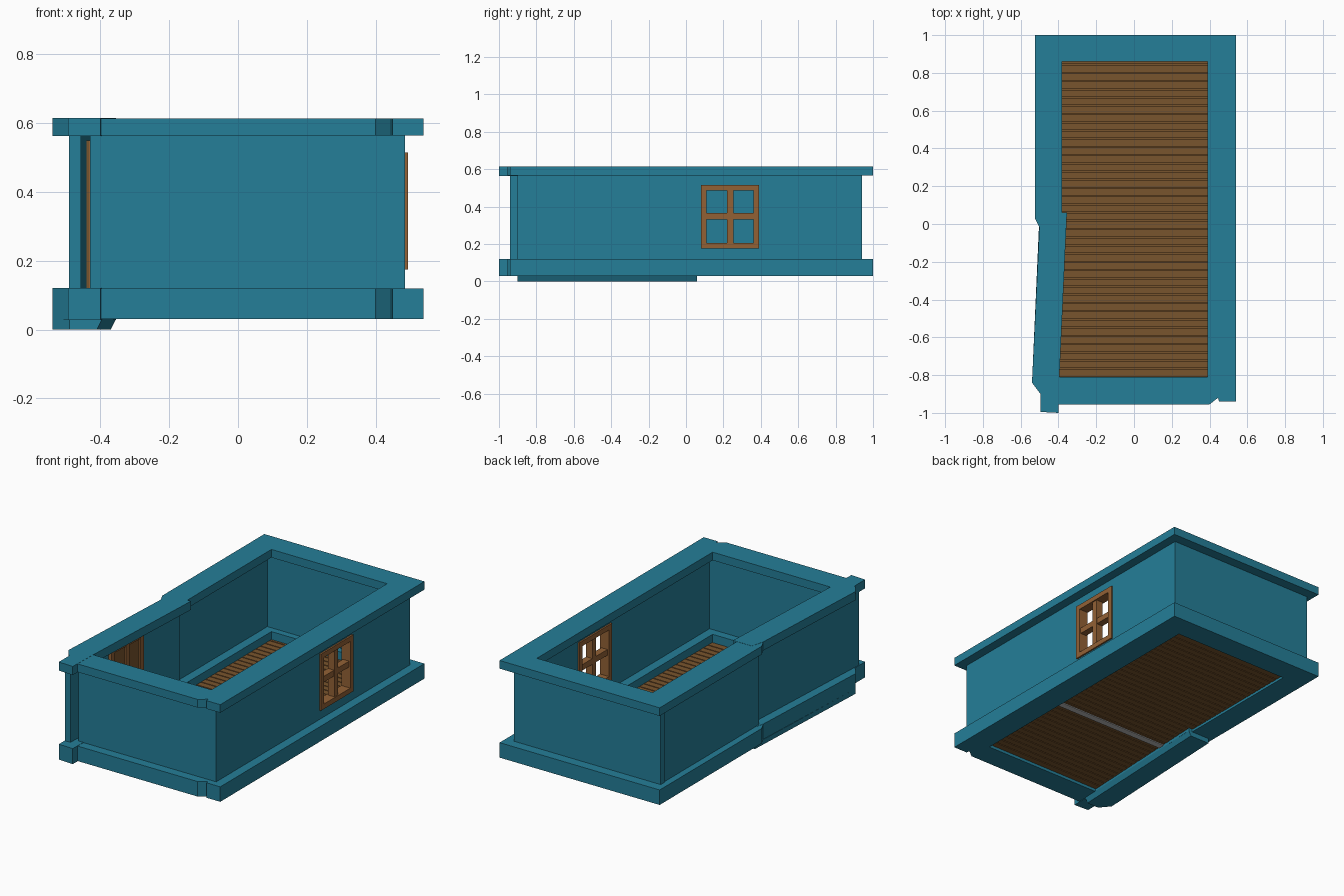
import bpy, bmesh

if "Cube" in bpy.data.objects:
    bpy.data.objects.remove(bpy.data.objects["Cube"])


def mat(name, rgb):
    m = bpy.data.materials.new(name)
    m.diffuse_color = (*rgb, 1)
    m.use_nodes = True
    m.node_tree.nodes["Principled BSDF"].inputs["Base Color"].default_value = m.diffuse_color
    return m


TEAL = mat("teal paint", (0.018, 0.209, 0.314))
FLOOR = mat("floor brown", (0.191, 0.089, 0.026))
WOOD = mat("window brown", (0.290, 0.120, 0.036))
GREY = mat("light grey", (0.50, 0.50, 0.50))


def finish(bm, name, m):
    bmesh.ops.recalc_face_normals(bm, faces=bm.faces)
    me = bpy.data.meshes.new(name)
    bm.to_mesh(me)
    bm.free()
    me.materials.append(m)
    ob = bpy.data.objects.new(name, me)
    bpy.context.collection.objects.link(ob)


def add_prism(bm, pts, z0, z1, low=None):
    """Vertical prism on an outline; low is an optional different bottom outline."""
    a = [bm.verts.new((x, y, z0)) for x, y in (low or pts)]
    b = [bm.verts.new((x, y, z1)) for x, y in pts]
    bm.faces.new(a[::-1])
    bm.faces.new(b)
    n = len(pts)
    for i in range(n):
        j = (i + 1) % n
        bm.faces.new((a[i], a[j], b[j], b[i]))


def prism(name, pts, z0, z1, m, low=None):
    bm = bmesh.new()
    add_prism(bm, pts, z0, z1, low)
    finish(bm, name, m)


def rect(x0, x1, y0, y1):
    return [(x0, y0), (x1, y0), (x1, y1), (x0, y1)]


def boxes(name, items, m):
    bm = bmesh.new()
    for x0, x1, y0, y1, z0, z1 in items:
        add_prism(bm, rect(x0, x1, y0, y1), z0, z1)
    finish(bm, name, m)


# Outlines shared by the base and top trims
back_ring = [(-0.525, 0.03), (-0.525, 1.0), (0.54, 1.0), (0.54, -0.94), (0.45, -0.94),
             (0.445, -0.92), (0.40, -0.955), (-0.42, -0.955), (-0.42, -0.81), (0.39, -0.81),
             (0.39, 0.86), (-0.38, 0.86), (-0.38, -0.02), (-0.50, -0.02)]
front_left = [(-0.501, -0.02), (-0.54, -0.84), (-0.495, -0.90), (-0.495, -0.995), (-0.40, -1.0),
              (-0.395, -0.81), (-0.355, 0.06), (-0.48, 0.06)]
prism("top_trim", back_ring, 0.565, 0.614, TEAL)
prism("top_trim_front_left", front_left, 0.563, 0.615, TEAL)
prism("base_trim", back_ring, 0.03, 0.12, TEAL)
prism("base_trim_front_left", front_left, 0.028, 0.121, TEAL)

# Lowered foot under the front left trim
foot_top = [(-0.50, 0.06), (-0.54, -0.84), (-0.49, -0.90), (-0.395, -0.90), (-0.355, 0.06)]
foot_low = [(-0.50, 0.06), (-0.54, -0.84), (-0.49, -0.90), (-0.41, -0.90), (-0.37, 0.06)]
prism("front_left_foot", foot_top, 0.0, 0.03, TEAL, foot_low)

# Walls
Z0, Z1 = 0.10, 0.58
boxes("back_wall", [(-0.49, 0.485, 0.90, 0.94, Z0, Z1)], TEAL)
boxes("front_wall", [(-0.43, 0.485, -0.90, -0.86, Z0, Z1)], TEAL)
boxes("left_wall_back", [(-0.485, -0.435, 0.0, 0.91, Z0, Z1)], TEAL)


def slant(y, off):
    return (-0.445 + 0.05 * y + off, y)


def slanted(name, y0, y1, o0, o1, z0, z1, m):
    prism(name, [slant(y0, o0), slant(y0, o1), slant(y1, o1), slant(y1, o0)], z0, z1, m)


slanted("left_wall_front", -0.94, 0.03, 0.0, 0.035, Z0, Z1, TEAL)

# Right wall, left open around the window
WY0, WY1, WZ0, WZ1 = 0.08, 0.39, 0.175, 0.515
xa, xb = 0.445, 0.485
boxes("right_wall", [(xa, xb, -0.895, WY0 + 0.01, Z0, Z1), (xa, xb, WY1 - 0.01, 0.935, Z0, Z1),
                     (xa, xb, WY0 + 0.01, WY1 - 0.01, Z0, WZ0 + 0.01),
                     (xa, xb, WY0 + 0.01, WY1 - 0.01, WZ1 - 0.01, Z1)], TEAL)

# Window frame with open panes
wx0, wx1 = 0.435, 0.495
boxes("window_frame", [(wx0, wx1, WY0, WY0 + 0.03, WZ0, WZ1), (wx0, wx1, WY1 - 0.03, WY1, WZ0, WZ1),
                       (wx0, wx1, WY0 + 0.03, WY1 - 0.03, WZ0, WZ0 + 0.03),
                       (wx0, wx1, WY0 + 0.03, WY1 - 0.03, WZ1 - 0.03, WZ1)], WOOD)
boxes("window_bars", [(0.445, 0.488, 0.218, 0.253, WZ0 + 0.03, WZ1 - 0.03),
                      (0.446, 0.487, WY0 + 0.03, WY1 - 0.03, 0.33, 0.365)], WOOD)

# Door on the inside of the left wall: slab, posts and rails
slanted("door_panel", -0.60, -0.31, 0.03, 0.042, 0.11, 0.55, FLOOR)
for i, y in enumerate((-0.60, -0.47, -0.34)):
    slanted("door_post_%d" % i, y, y + 0.03, 0.03, 0.052, 0.11, 0.55, WOOD)
for i, z in enumerate((0.12, 0.32, 0.525)):
    slanted("door_rail_%d" % i, -0.595, -0.315, 0.03, 0.049, z, z + 0.025, WOOD)

# Floor boards over a thin core plate
STEP = 0.0435
boxes("floor_core", [(-0.40, 0.42, -0.85, 0.89, 0.055, 0.062)], FLOOR)
boxes("floor_boards", [(-0.41, 0.43, -0.85 + i * STEP, -0.85 + (i + 1) * STEP - 0.006, 0.045, 0.072)
                       for i in range(40)], FLOOR)
# Grey joint strip beneath the floor
boxes("floor_joint", [(-0.40, 0.41, -0.215, -0.175, 0.040, 0.048)], GREY)
